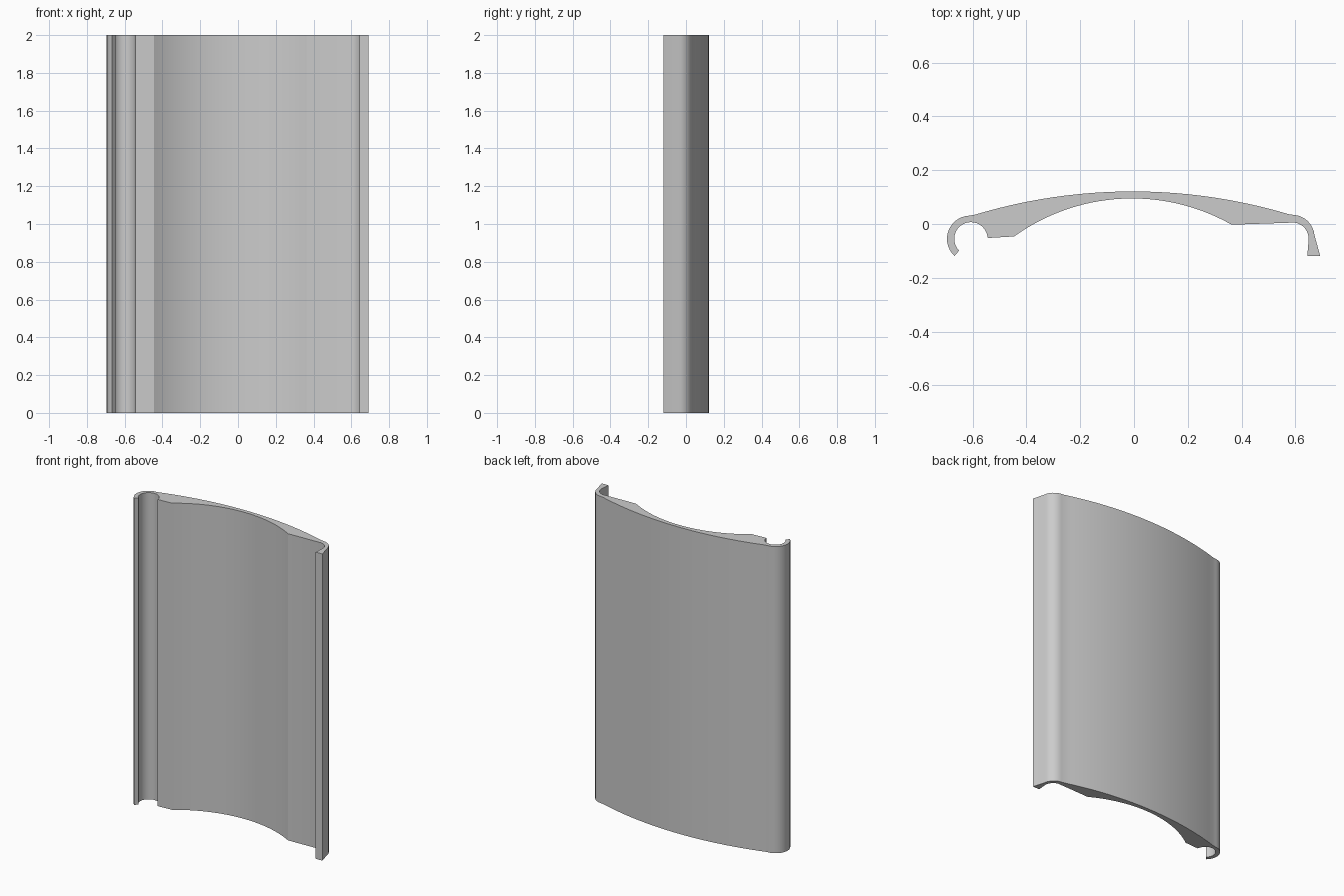
import bpy, bmesh, math

if "Cube" in bpy.data.objects:
    bpy.data.objects.remove(bpy.data.objects["Cube"])

HEIGHT = 2.0


def arc(cx, cy, r, start, end, n):
    """Points along a circular arc, angles in degrees."""
    return [(cx + r * math.cos(math.radians(start + (end - start) * i / n)),
             cy + r * math.sin(math.radians(start + (end - start) * i / n)))
            for i in range(n + 1)]


def bow(x0, x1, peak_x, peak_y, r, n):
    """Shallow upward bow through a peak, sampled along x."""
    xs = [x0 + (x1 - x0) * i / n for i in range(n + 1)]
    return [(x, peak_y - r + math.sqrt(r * r - (x - peak_x) ** 2)) for x in xs]


# Cross-section, walked clockwise from the left hook tip
profile = []
profile += arc(-0.609, -0.055, 0.086, 228, 92, 14)       # hook outside
profile += bow(-0.59, 0.575, -0.005, 0.121, 2.03, 28)    # outer face
profile += arc(0.588, -0.049, 0.083, 86, 5, 8)           # right shoulder outside
profile += [(0.692, -0.119), (0.644, -0.119)]            # right foot
profile += arc(0.588, -0.055, 0.061, -5, 82, 8)          # right shoulder inside
profile += bow(0.363, -0.445, -0.007, 0.095, 0.75, 28)   # inner face
profile += [(-0.543, -0.052)]                            # thick lip
profile += arc(-0.606, -0.055, 0.062, 8, 225, 18)        # hook inside

# Extrude the cross-section upward
bm = bmesh.new()
base = bm.faces.new([bm.verts.new((x, y, 0)) for x, y in profile])
top = bmesh.ops.extrude_face_region(bm, geom=[base], use_keep_orig=True)
bmesh.ops.translate(bm, vec=(0, 0, HEIGHT),
                    verts=[g for g in top["geom"] if isinstance(g, bmesh.types.BMVert)])
bmesh.ops.recalc_face_normals(bm, faces=bm.faces)
mesh = bpy.data.meshes.new("curved_panel")
bm.to_mesh(mesh)
bm.free()

panel = bpy.data.objects.new("curved_panel", mesh)
bpy.context.collection.objects.link(panel)

grey = bpy.data.materials.new("light_grey")
grey.diffuse_color = (0.6, 0.6, 0.6, 1)
grey.use_nodes = True
grey.node_tree.nodes["Principled BSDF"].inputs["Base Color"].default_value = grey.diffuse_color
mesh.materials.append(grey)

# Smooth the curves, keep the corners crisp
bpy.context.view_layer.objects.active = panel
panel.select_set(True)
bpy.ops.object.shade_smooth_by_angle(angle=math.radians(25))
